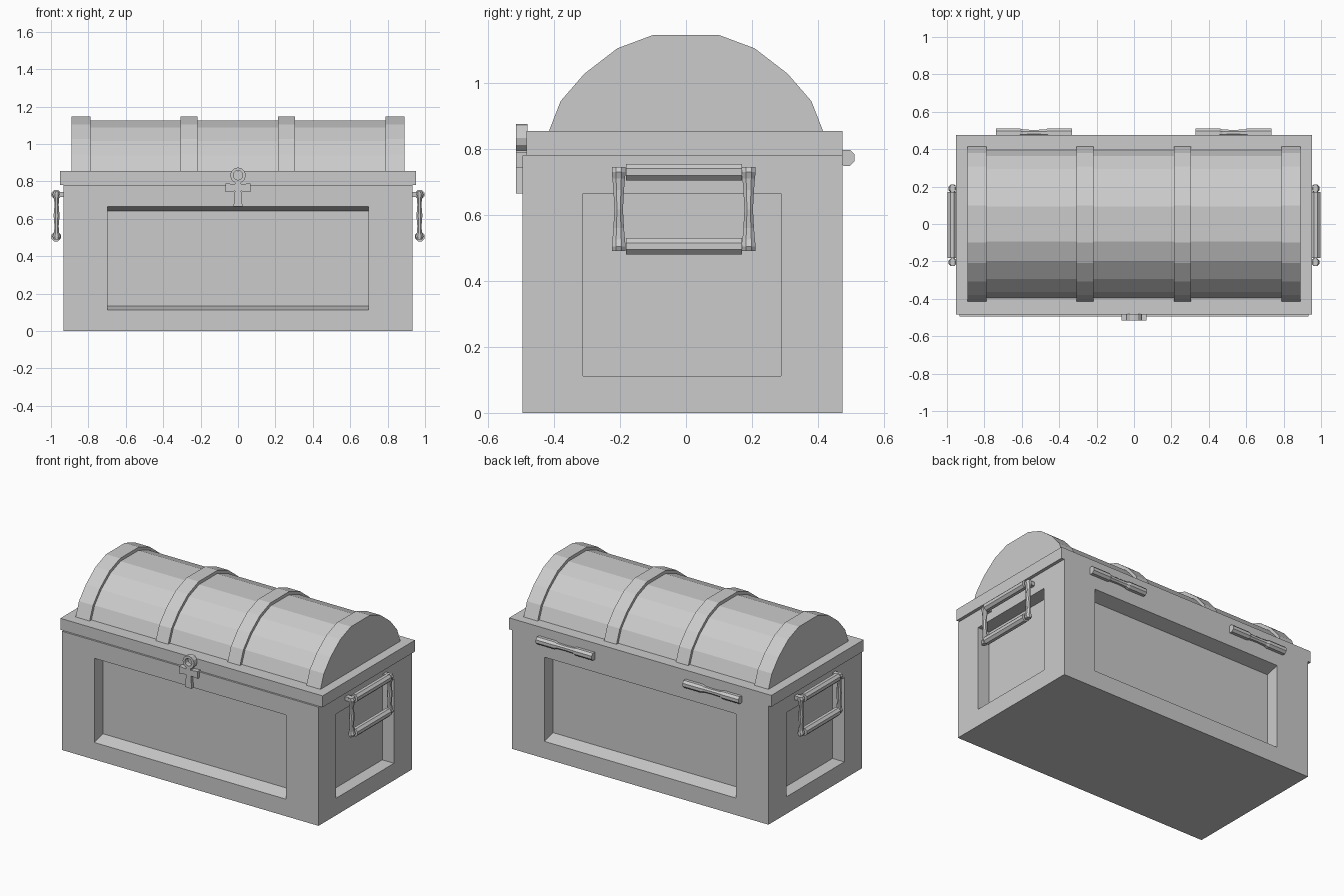
import bpy, bmesh
from math import cos, sin, pi
from mathutils import Vector

if "Cube" in bpy.data.objects:
    bpy.data.objects.remove(bpy.data.objects["Cube"])


def finish(name, bm):
    bmesh.ops.remove_doubles(bm, verts=bm.verts, dist=1e-5)
    bmesh.ops.recalc_face_normals(bm, faces=bm.faces)
    me = bpy.data.meshes.new(name)
    bm.to_mesh(me)
    bm.free()
    ob = bpy.data.objects.new(name, me)
    bpy.context.collection.objects.link(ob)
    return ob


def loft(name, rings):
    """Skin a list of closed rings and cap both ends."""
    bm = bmesh.new()
    vs = [[bm.verts.new(p) for p in r] for r in rings]
    n = len(vs[0])
    for a, b in zip(vs, vs[1:]):
        for i in range(n):
            j = (i + 1) % n
            bm.faces.new((a[i], a[j], b[j], b[i]))
    bm.faces.new(vs[0])
    bm.faces.new(vs[-1])
    return finish(name, bm)


def box(name, lo, hi):
    def rect(z):
        return [(lo[0], lo[1], z), (hi[0], lo[1], z), (hi[0], hi[1], z), (lo[0], hi[1], z)]
    return loft(name, [rect(lo[2]), rect(hi[2])])


def octagon(r1, r2):
    k = 1 / cos(pi / 8)
    return [(r1 * k * cos((i + .5) * pi / 4), r2 * k * sin((i + .5) * pi / 4)) for i in range(8)]


# Chest body with a recessed panel in each side
X, Y0, Y1, H = 0.932, -0.495, 0.475, 0.78
bm = bmesh.new()


def panelled_side(to3d, a0, a1, p0, p1, depth, slant):
    def rect(u0, u1, z0, z1, d):
        return [bm.verts.new(to3d(u, z, d)) for u, z in ((u0, z0), (u1, z0), (u1, z1), (u0, z1))]
    loops = [rect(a0, a1, 0, H, 0), rect(p0, p1, .112, .665, 0),
             rect(p0, p1, .112 + slant, .665 - slant, depth)]
    for a, b in zip(loops, loops[1:]):
        for i in range(4):
            j = (i + 1) % 4
            bm.faces.new((a[i], a[j], b[j], b[i]))
    bm.faces.new(loops[-1])


panelled_side(lambda u, z, d: (u, Y0 + d, z), -X, X, -.697, .697, .09, .023)
panelled_side(lambda u, z, d: (u, Y1 - d, z), -X, X, -.697, .697, .09, .023)
for s in (-1, 1):
    panelled_side(lambda u, z, d: (s * (X - d), u, z), Y0, Y1, -.312, .288, .085, 0)
for z in (0, H):
    bm.faces.new([bm.verts.new(p) for p in ((-X, Y0, z), (X, Y0, z), (X, Y1, z), (-X, Y1, z))])
finish("chest_body", bm)

# Lid rim and barrel lid with raised bands
box("lid_rim", (-.953, -.483, H), (.953, .475, .855))
half = [(.417, .85), (.38, .945), (.308, 1.028), (.208, 1.105), (.098, 1.146)]
arch = half + [(-y, z) for y, z in reversed(half)]


def arch_ring(x, s):
    return [(x, y * s, .85 + (z - .85) * (.93 if s < 1 else 1)) for y, z in arch]


loft("barrel_lid", [arch_ring(-.83, .955), arch_ring(.83, .955)])
for x0, x1 in ((-.89, -.788), (-.307, -.217), (.215, .305), (.788, .89)):
    loft("lid_band", [arch_ring(x0, 1), arch_ring(x1, 1)])

# Clasp: looped top, crossbar and stem
bm = bmesh.new()
N = 12
loops = []
for r, y in ((.042, -.515), (.042, -.48), (.025, -.48), (.025, -.515)):
    loops.append([bm.verts.new((r * sin(2 * pi * i / N), y, .833 + r * cos(2 * pi * i / N))) for i in range(N)])
for k in range(4):
    a, b = loops[k], loops[(k + 1) % 4]
    for i in range(N):
        j = (i + 1) % N
        bm.faces.new((a[i], a[j], b[j], b[i]))
finish("clasp_loop", bm)
side = [(.024, .665), (.017, .748), (.067, .743), (.067, .79), (.017, .785), (.017, .797)]
cross = side + [(-x, z) for x, z in reversed(side)]
loft("clasp_cross", [[(x, y, z) for x, z in cross] for y in (-.515, -.482)])

# Hinge barrels on the back, pinched in the middle
for cx in (-.535, .532):
    loft("hinge", [[(cx + dx, .487 + a, .773 + b) for a, b in octagon(r, r)]
                   for dx, r in ((-.203, .024), (-.075, .024), (-.06, .018), (0, .016),
                                 (.06, .018), (.075, .024), (.203, .024))])

# Side handles: two bars, two waisted end pieces and mounting stubs
for s in (-1, 1):
    for z in (.73, .505):
        loft("handle_bar", [[(s * (.972 + a), y, z + b) for a, b in octagon(.025, .025)]
                            for y in (-.182, .17)])
    for cy in (-.204, .19):
        loft("handle_end", [[(s * (.97 + a), cy + b, z) for a, b in octagon(rx, ry)]
                            for z, rx, ry in ((.49, .014, .021), (.505, .022, .021), (.525, .014, .019),
                                              (.56, .011, .016), (.617, .016, .013), (.675, .011, .016),
                                              (.71, .014, .019), (.73, .022, .021), (.745, .014, .021))])
        xs = sorted((s * .92, s * .965))
        box("handle_mount", (xs[0], cy - .015, .718), (xs[1], cy + .015, .744))
